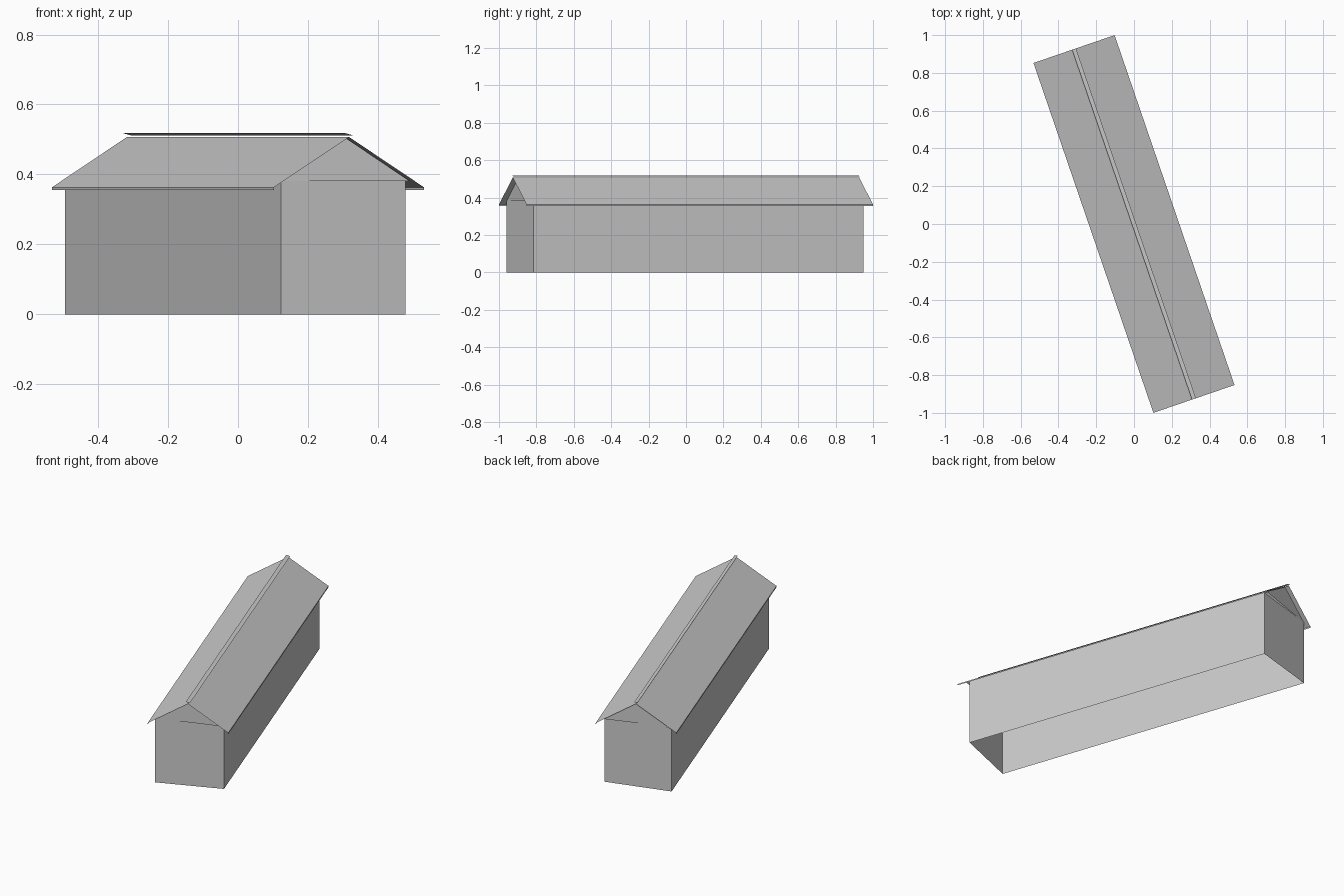
import bpy
import bmesh
from math import radians
from mathutils import Matrix

cube = bpy.data.objects.get("Cube")
if cube:
    bpy.data.objects.remove(cube, do_unlink=True)

# One plain grey for the whole building
grey = bpy.data.materials.new("plain grey")
grey.use_nodes = True
grey.diffuse_color = (0.6, 0.6, 0.6, 1)
bsdf = next(n for n in grey.node_tree.nodes if n.type == 'BSDF_PRINCIPLED')
bsdf.inputs["Base Color"].default_value = grey.diffuse_color

# The building is laid out along its own axes, then turned on the ground
TURN = Matrix.Rotation(radians(18.92), 4, 'Z')
HALF_WIDTH, HALF_LENGTH = 0.227, 0.979
EAVE, RIDGE, WALL_TOP = 0.363, 0.507, 0.382


def sheet(name, panels):
    """Make a thin sheet object from a list of panels, each a list of corners."""
    bm = bmesh.new()
    for corners in panels:
        bm.faces.new([bm.verts.new(TURN @ Matrix.Translation(c).translation)
                      for c in corners])
    bmesh.ops.remove_doubles(bm, verts=bm.verts, dist=0.0001)
    mesh = bpy.data.meshes.new(name)
    bm.to_mesh(mesh)
    bm.free()
    mesh.materials.append(grey)
    obj = bpy.data.objects.new(name, mesh)
    bpy.context.scene.collection.objects.link(obj)
    return obj


def strip(a, b):
    """Panel running the full roof length between two (x, z) points."""
    (ax, az), (bx, bz) = a, b
    return [(ax, -HALF_LENGTH, az), (bx, -HALF_LENGTH, bz),
            (bx, HALF_LENGTH, bz), (ax, HALF_LENGTH, az)]


# Walls: open below, with slightly skewed ends
plan = [(-0.195, -0.948), (0.188, -0.926), (0.188, 0.938), (-0.195, 0.958)]
sheet("walls", [[(*p, 0), (*q, 0), (*q, WALL_TOP), (*p, WALL_TOP)]
                for p, q in zip(plan, plan[1:] + plan[:1])])

# Gable triangles above the end walls
for name, y, side in (("front_gable", -0.947, 1), ("back_gable", 0.955, -1)):
    sheet(name, [[(-0.193 * side, y, WALL_TOP), (0.193 * side, y, WALL_TOP),
                  (0, y, RIDGE - 0.002)]])

# Roof slopes
sheet("roof", [strip((-HALF_WIDTH, EAVE), (0, RIDGE)),
               strip((0, RIDGE), (HALF_WIDTH, EAVE))])

# Fascia strips under both eaves
for name, side in (("right_fascia", -1), ("left_fascia", 1)):
    x = side * HALF_WIDTH
    sheet(name, [strip((x, EAVE), (x, EAVE - 0.008))[::side]])

# Narrow capping strip just above the ridge
sheet("ridge_cap", [strip((-0.011, 0.518), (0.011, 0.512))])
